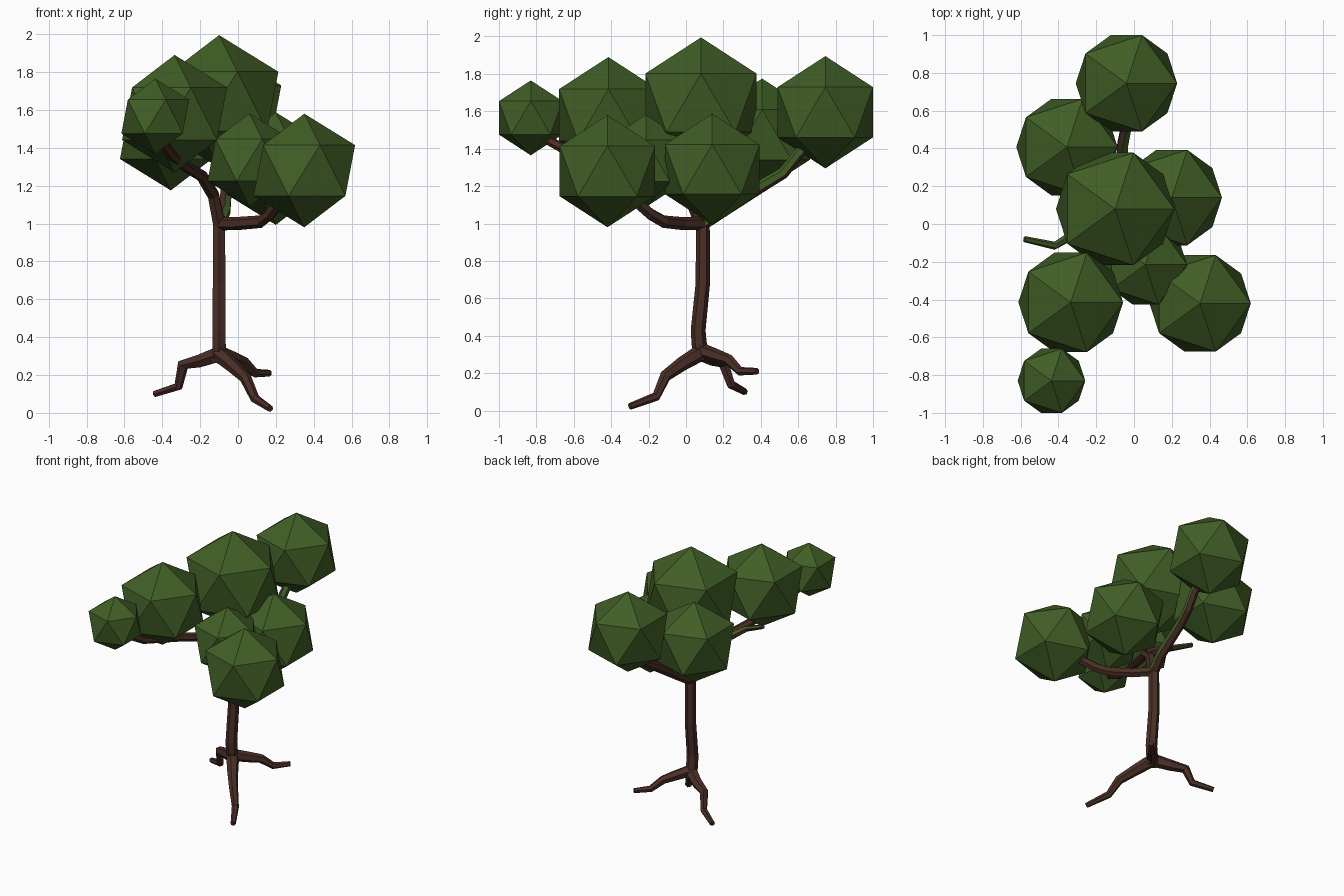
import bpy, bmesh, math
from mathutils import Vector

if "Cube" in bpy.data.objects:
    bpy.data.objects.remove(bpy.data.objects["Cube"])


def material(name, color):
    m = bpy.data.materials.new(name)
    m.diffuse_color = (*color, 1)
    m.use_nodes = True
    m.node_tree.nodes["Principled BSDF"].inputs["Base Color"].default_value = m.diffuse_color
    return m


BARK = material("brown_bark", (0.068, 0.028, 0.019))
LEAF = material("leaf_green", (0.052, 0.112, 0.019))


def finish(bm, name, mats):
    me = bpy.data.meshes.new(name)
    bm.to_mesh(me)
    bm.free()
    for m in mats:
        me.materials.append(m)
    ob = bpy.data.objects.new(name, me)
    bpy.context.collection.objects.link(ob)
    return ob


def limb(name, pts, r0, r1, green_dir=None, green_from=0, sides=6):
    """Faceted tapering tube along a path; faces turned to green_dir are green."""
    pts = [Vector(p) for p in pts]
    bm = bmesh.new()
    rings = []
    u = None
    n = len(pts)
    for i, p in enumerate(pts):
        t = (pts[min(i + 1, n - 1)] - pts[max(i - 1, 0)]).normalized()
        if u is None:
            u = Vector((1, 0, 0)) if abs(t.x) < 0.8 else Vector((0, 0, 1))
        u = (u - t * u.dot(t)).normalized()
        v = t.cross(u)
        r = r0 + (r1 - r0) * i / (n - 1)
        rings.append([bm.verts.new(p + r * (math.cos(a) * u + math.sin(a) * v))
                      for a in (2 * math.pi * (k + 0.5) / sides for k in range(sides))])
    for i in range(n - 1):
        for k in range(sides):
            j = (k + 1) % sides
            f = bm.faces.new((rings[i][k], rings[i][j], rings[i + 1][j], rings[i + 1][k]))
            f.normal_update()
            if green_dir and i >= green_from and f.normal.dot(Vector(green_dir)) > 0.1:
                f.material_index = 1
    bm.faces.new(rings[0][::-1])
    bm.faces.new(rings[-1])
    return finish(bm, name, [BARK, LEAF])


def clump(name, x, y, z, r):
    bm = bmesh.new()
    bmesh.ops.create_icosphere(bm, subdivisions=1, radius=r)
    bmesh.ops.translate(bm, verts=bm.verts, vec=(x, y, z))
    return finish(bm, name, [LEAF])


# Trunk
limb("trunk", [(-.1, .09, .27), (-.1, .07, .36), (-.1, .065, .43), (-.1, .09, .68),
               (-.1, .09, .95), (-.1, .09, 1.04)], .042, .036)

# Roots
limb("left_root", [(-.1, .08, .31), (-.2, .15, .275), (-.29, .2, .255), (-.315, .24, .14),
                   (-.44, .315, .10)], .045, .018)
limb("back_root", [(-.1, .08, .32), (-.02, .17, .29), (.03, .23, .27), (.09, .29, .21),
                   (.165, .38, .21)], .042, .018)
limb("front_root", [(-.1, .08, .31), (-.03, -.02, .25), (.04, -.11, .185), (.09, -.16, .075),
                    (.17, -.3, .022)], .045, .018)

# Branches
limb("right_branch", [(-.1, .09, 1.0), (.0, -.02, 1.0), (.12, -.12, 1.01), (.17, -.19, 1.05),
                      (.22, -.27, 1.12), (.33, -.4, 1.2)], .036, .03)
limb("front_branch", [(-.1, .08, 1.0), (-.13, .02, 1.15), (-.19, -.1, 1.25), (-.27, -.3, 1.3),
                      (-.36, -.6, 1.37), (-.43, -.8, 1.48)], .036, .025)
limb("back_branch", [(-.1, .09, 1.0), (-.07, .2, 1.07), (-.06, .42, 1.21), (-.04, .52, 1.27),
                     (-.03, .6, 1.37), (-.03, .72, 1.5)], .036, .028, (.85, -.3, .3), 0)
limb("left_twig", [(-.19, -.09, 1.25), (-.33, -.06, 1.33), (-.42, -.115, 1.39),
                   (-.58, -.08, 1.46)], .033, .016, (0, 0, 1), 1)

# Leaf clumps: x, y, z, radius
clumps = {
    "top": (-.1, .08, 1.645, .35),
    "back": (-.04, .745, 1.595, .3),
    "back_left": (-.355, .407, 1.475, .3),
    "right": (.2, .14, 1.29, .297),
    "front_left": (-.335, -.415, 1.58, .31),
    "front_tip": (-.437, -.83, 1.565, .2),
    "front_right": (.35, -.42, 1.28, .3),
    "inner": (.06, -.215, 1.335, .247),
}
for n, c in clumps.items():
    clump(n + "_leaf_clump", *c)
